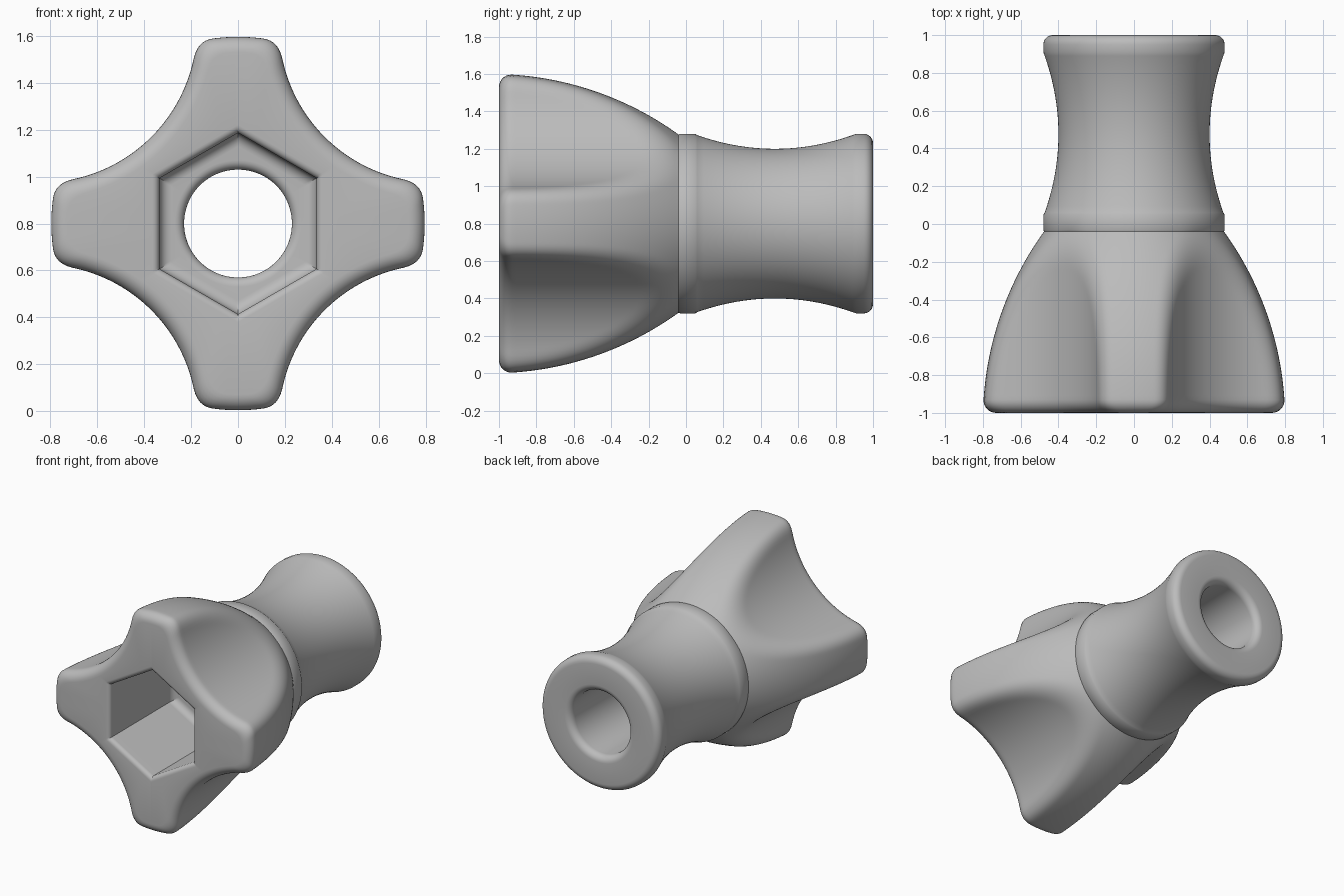
import bpy, bmesh, math

AXIS_Z = 0.8          # height of the turning axis
STEPS = 360           # samples around the axis
BORE, COLLAR, APOTHEM = 0.23, 0.48, 0.335
FLOOR_Y = -0.27       # floor of the hex pocket
SCOOP_C, SCOOP_R, BLEND = 0.84, 0.665, 0.07

if "Cube" in bpy.data.objects:
    bpy.data.objects.remove(bpy.data.objects["Cube"], do_unlink=True)


def dome(y):
    """Radius of the turned head before the scoops are taken out."""
    return 0.8 - 1.707 + math.sqrt(1.707 ** 2 - (y + 1.04) ** 2)


def head_radius(y, inset=0.0):
    """Four-armed section: dome minus four scoops, with a soft blended edge."""
    big = dome(y)

    def field(rho, a):
        px, pz = abs(rho * math.cos(a)), abs(rho * math.sin(a))
        outer = rho - big
        scoop = SCOOP_R - math.hypot(px - SCOOP_C, pz - SCOOP_C)
        h = max(BLEND - abs(outer - scoop), 0) / BLEND
        return max(outer, scoop) + h * h * BLEND / 4 + inset

    def radius(a):
        low, high = 0.3, 0.85
        # first crossing outward from the axis
        rho = low
        while rho < high and field(rho, a) < 0:
            rho += 0.05
        low, high = rho - 0.05, rho
        for _ in range(14):
            mid = (low + high) / 2
            if field(mid, a) < 0:
                low = mid
            else:
                high = mid
        return low
    return radius


def hexagon(apothem):
    """Hexagon with corners at top and bottom."""
    sector = math.pi / 3
    return lambda a: apothem / math.cos((a + sector / 2) % sector - sector / 2)


def circle(r):
    return lambda a: r


def fillet(n):
    """Sine and cosine pairs along a quarter turn."""
    return [(math.sin(i / n * math.pi / 2), math.cos(i / n * math.pi / 2))
            for i in range(n + 1)]


sections = []   # (y, radius function), forming one closed loop

# Rounded front edge of the head
edge = 0.07
for s, c in fillet(7):
    y = -1 + edge * (1 - s)
    sections.append((y, head_radius(y, edge * (1 - c))))
sections.reverse()
front_start = sections[::-1]

# Scooped head back to the collar
outer = []
for i in range(1, 41):
    y = -0.93 + 0.89 * i / 40
    outer.append((y, head_radius(y)))
outer.append((-0.03, circle(COLLAR)))
outer.append((0.05, circle(COLLAR)))

# Waisted neck
for i in range(25):
    t = i / 24 * 2 - 1
    outer.append((0.475 + 0.415 * t, circle(0.4 + 0.073 * t * t)))

# Rear rim, rounded outside and at the bore mouth
outer.append((0.91, circle(COLLAR)))
for s, c in fillet(6):
    outer.append((0.95 + 0.05 * s, circle(COLLAR - 0.05 + 0.05 * c)))
for s, c in fillet(6):
    outer.append((0.95 + 0.05 * c, circle(BORE + 0.05 * (1 - s))))

# Bore, its rounded inner mouth, and the pocket floor
inner = []
for s, c in fillet(6):
    inner.append((FLOOR_Y + 0.04 * (1 - s), circle(BORE + 0.04 * (1 - c))))
for s, c in fillet(6):
    inner.append((FLOOR_Y - 0.05 * (1 - c), hexagon(APOTHEM - 0.05 * (1 - s))))

# Hex pocket wall and its rounded front lip
for s, c in fillet(5):
    inner.append((-0.97 - 0.03 * s, hexagon(APOTHEM + 0.03 * (1 - c))))

# front_start runs from the cheek to the face; reverse it so the loop closes
loop = front_start[::-1] + outer + inner
loop_y0 = loop[0][0]

bm = bmesh.new()
angles = [2 * math.pi * i / STEPS for i in range(STEPS)]
rings = [[bm.verts.new((f(a) * math.cos(a), y, AXIS_Z + f(a) * math.sin(a)))
          for a in angles] for y, f in loop]
for k, ring in enumerate(rings):
    nxt = rings[(k + 1) % len(rings)]
    for i in range(STEPS):
        j = (i + 1) % STEPS
        bm.faces.new((ring[i], ring[j], nxt[j], nxt[i]))
bmesh.ops.recalc_face_normals(bm, faces=bm.faces)

mesh = bpy.data.meshes.new("knob_body")
bm.to_mesh(mesh)
bm.free()
knob = bpy.data.objects.new("knob_body", mesh)
bpy.context.collection.objects.link(knob)

# Single plain grey
grey = bpy.data.materials.new("plain_grey")
grey.use_nodes = True
colour = (0.5, 0.5, 0.5, 1)
grey.diffuse_color = colour
grey.node_tree.nodes["Principled BSDF"].inputs["Base Color"].default_value = colour
mesh.materials.append(grey)

for o in bpy.context.selected_objects:
    o.select_set(False)
knob.select_set(True)
bpy.context.view_layer.objects.active = knob
bpy.ops.object.shade_smooth_by_angle(angle=math.radians(35))
